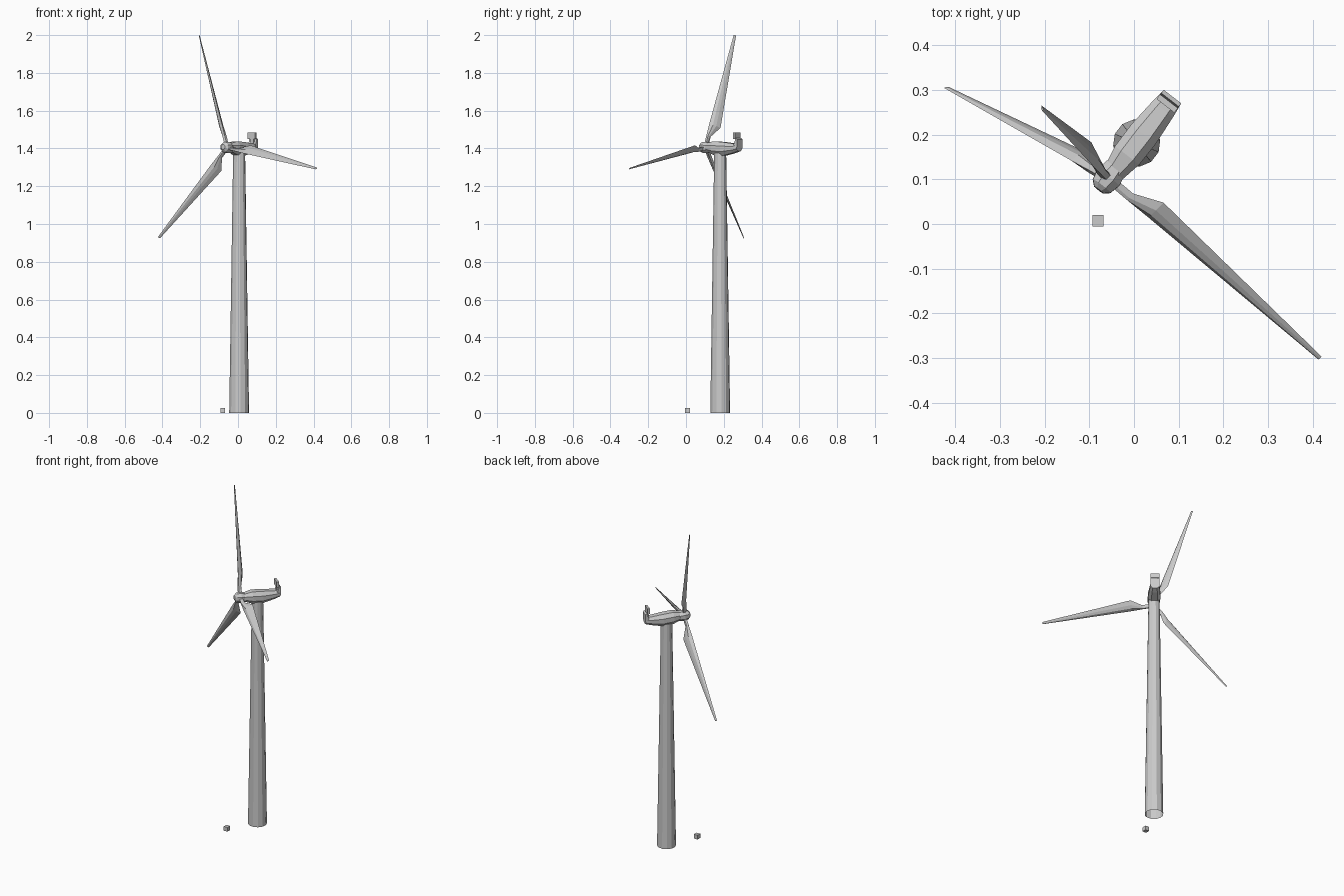
import bpy, bmesh, math
from mathutils import Matrix, Vector

if "Cube" in bpy.data.objects:
    bpy.data.objects.remove(bpy.data.objects["Cube"])

# Tower axis and the yawed frame of the head (local +y points to the rear)
HEAD = Matrix.Translation((0.006, 0.181, 0)) @ Matrix.Rotation(math.radians(-37.7), 4, 'Z')
ROTOR = HEAD @ Matrix.Translation((-0.003, -0.1, 1.405)) @ Matrix.Rotation(math.radians(-5), 4, 'X')


def loft(name, rings, matrix, caps=(True, True)):
    """Skin a list of equal-length point rings into a flat-shaded mesh."""
    bm = bmesh.new()
    loops = [[bm.verts.new(matrix @ Vector(p)) for p in ring] for ring in rings]
    n = len(loops[0])
    for a, b in zip(loops, loops[1:]):
        for i in range(n):
            j = (i + 1) % n
            bm.faces.new((a[i], a[j], b[j], b[i]))
    if caps[0]:
        bm.faces.new(loops[0][::-1])
    if caps[1]:
        bm.faces.new(loops[-1])
    bmesh.ops.recalc_face_normals(bm, faces=bm.faces)
    mesh = bpy.data.meshes.new(name)
    bm.to_mesh(mesh)
    bm.free()
    ob = bpy.data.objects.new(name, mesh)
    bpy.context.collection.objects.link(ob)
    return ob


def circle(r, n, place, phase=0.5):
    return [place(r * math.cos(2 * math.pi * (i + phase) / n),
                  r * math.sin(2 * math.pi * (i + phase) / n)) for i in range(n)]


def box(name, x, y, z, matrix):
    rings = [[(x[0], y[0], h), (x[1], y[0], h), (x[1], y[1], h), (x[0], y[1], h)] for h in z]
    return loft(name, rings, matrix)


# Tapered tower
loft("tower", [circle(r, 12, lambda a, b, z=z: (a, b, z))
               for z, r in ((0, 0.053), (1.375, 0.032))], HEAD, (False, True))

# Nacelle: chamfered eight-sided sections (y, half width, bottom, top)
rings = []
for y, w, lo, hi in ((-0.082, 0.025, 1.384, 1.428), (-0.035, 0.034, 1.366, 1.438),
                     (0.025, 0.035, 1.361, 1.434), (0.095, 0.029, 1.376, 1.426),
                     (0.128, 0.025, 1.386, 1.424)):
    c, t = (hi - lo) * 0.3, w * 0.5
    rings.append([(-t, y, lo), (t, y, lo), (w, y, lo + c), (w, y, hi - c),
                  (t, y, hi), (-t, y, hi), (-w, y, hi - c), (-w, y, lo + c)])
loft("nacelle", rings, HEAD)

# Raised tail, stem and cooler block
tail = [(0.108, 1.42), (0.13, 1.40), (0.131, 1.448), (0.122, 1.456), (0.116, 1.436)]
loft("nacelle_tail", [[(x, y, z) for y, z in tail] for x in (-0.025, 0.025)], HEAD)
box("cooler_stem", (-0.012, 0.012), (0.108, 0.117), (1.42, 1.456), HEAD)
box("cooler_block", (-0.025, 0.025), (0.105, 0.118), (1.45, 1.484), HEAD)

# Hub nose
loft("hub", [circle(r, 8, lambda a, b, y=y: (a, y, b))
             for y, r in ((-0.035, 0.014), (-0.024, 0.027), (0, 0.033), (0.028, 0.028))], ROTOR)

# Blades: round root opening to a pitched wide chord, then tapering to the tip
pitch = math.radians(42)
cp, sp = math.cos(pitch), math.sin(pitch)


def section(r, lead, trail, thick):
    m = lead + (trail - lead) * 0.3
    q = lead + (trail - lead) * 0.6
    prof = [(lead, 0), (m, thick), (q, thick * 0.8), (trail, 0), (q, -thick * 0.8), (m, -thick)]
    cone = -0.032 * r
    return [(-(u * cp - v * sp), u * sp + v * cp + cone, r) for u, v in prof]


def root(r):
    return circle(0.012, 6, lambda a, b: ((a * cp - b * sp), -(a * sp + b * cp) - 0.032 * r, r), 0)


for k in range(3):
    # local +z is the span, trailing edge lies toward -x; turned to 109, 229 and 349 degrees
    turn = Matrix.Rotation(math.radians(-(19.6 + 120 * k)), 4, 'Y')
    rings = [[(-a, b, c) for a, b, c in [(-x, y, z) for x, y, z in s]] for s in (
        section(0.015, -0.012, 0.012, 0.011), section(0.065, -0.012, 0.012, 0.011),
        section(0.127, -0.013, 0.051, 0.010), section(0.631, -0.006, 0.007, 0.002))]
    loft(f"blade_{k + 1}", rings, ROTOR @ turn)

# Small ground box
box("ground_box", (-0.093, -0.068), (-0.006, 0.02), (0.0, 0.026), Matrix.Identity(4))
